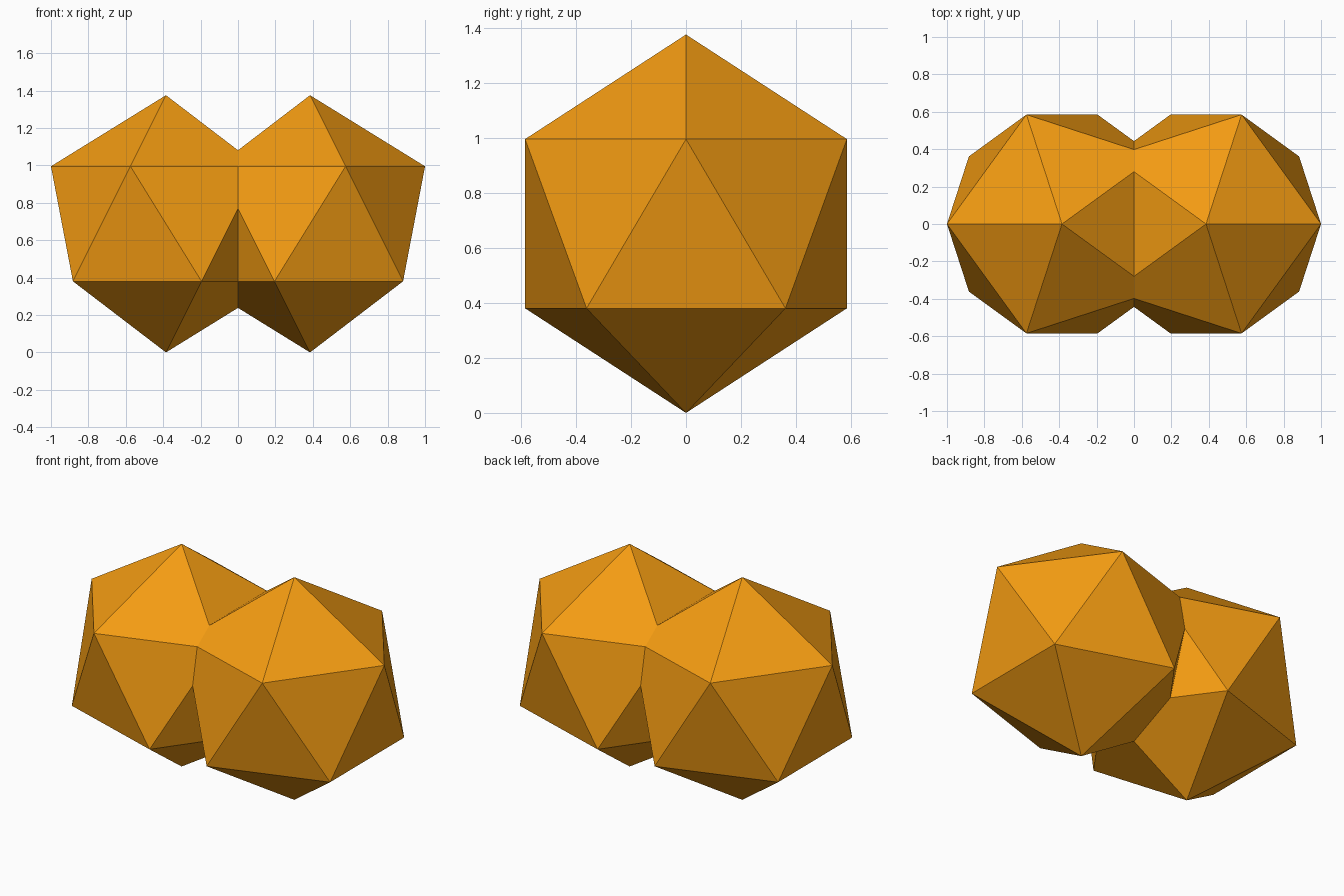
import bpy, bmesh
from mathutils import Matrix

if "Cube" in bpy.data.objects:
    bpy.data.objects.remove(bpy.data.objects["Cube"])

RADIUS = 0.6875
OFFSET = 1.0 - RADIUS * 0.8944   # puts the outermost corner at x = 1

# Right lobe: 20-sided ball, trimmed flat at the centre plane
bm = bmesh.new()
bmesh.ops.create_icosphere(bm, subdivisions=1, radius=RADIUS,
                           matrix=Matrix.Translation((OFFSET, 0, RADIUS)))
bmesh.ops.bisect_plane(bm, geom=bm.verts[:] + bm.edges[:] + bm.faces[:],
                       plane_co=(0, 0, 0), plane_no=(1, 0, 0), clear_inner=True)
mesh = bpy.data.meshes.new("double_ball")
bm.to_mesh(mesh)
bm.free()
ball = bpy.data.objects.new("double_ball", mesh)
bpy.context.collection.objects.link(ball)

# Left lobe: mirrored and welded along the seam
mirror = ball.modifiers.new("Mirror", 'MIRROR')
mirror.use_axis[0] = True
mirror.use_clip = True
mirror.merge_threshold = 0.001

# Orange
mat = bpy.data.materials.new("orange")
mat.diffuse_color = (0.9, 0.33, 0.006, 1)
mat.use_nodes = True
mat.node_tree.nodes["Principled BSDF"].inputs["Base Color"].default_value = mat.diffuse_color
mesh.materials.append(mat)
